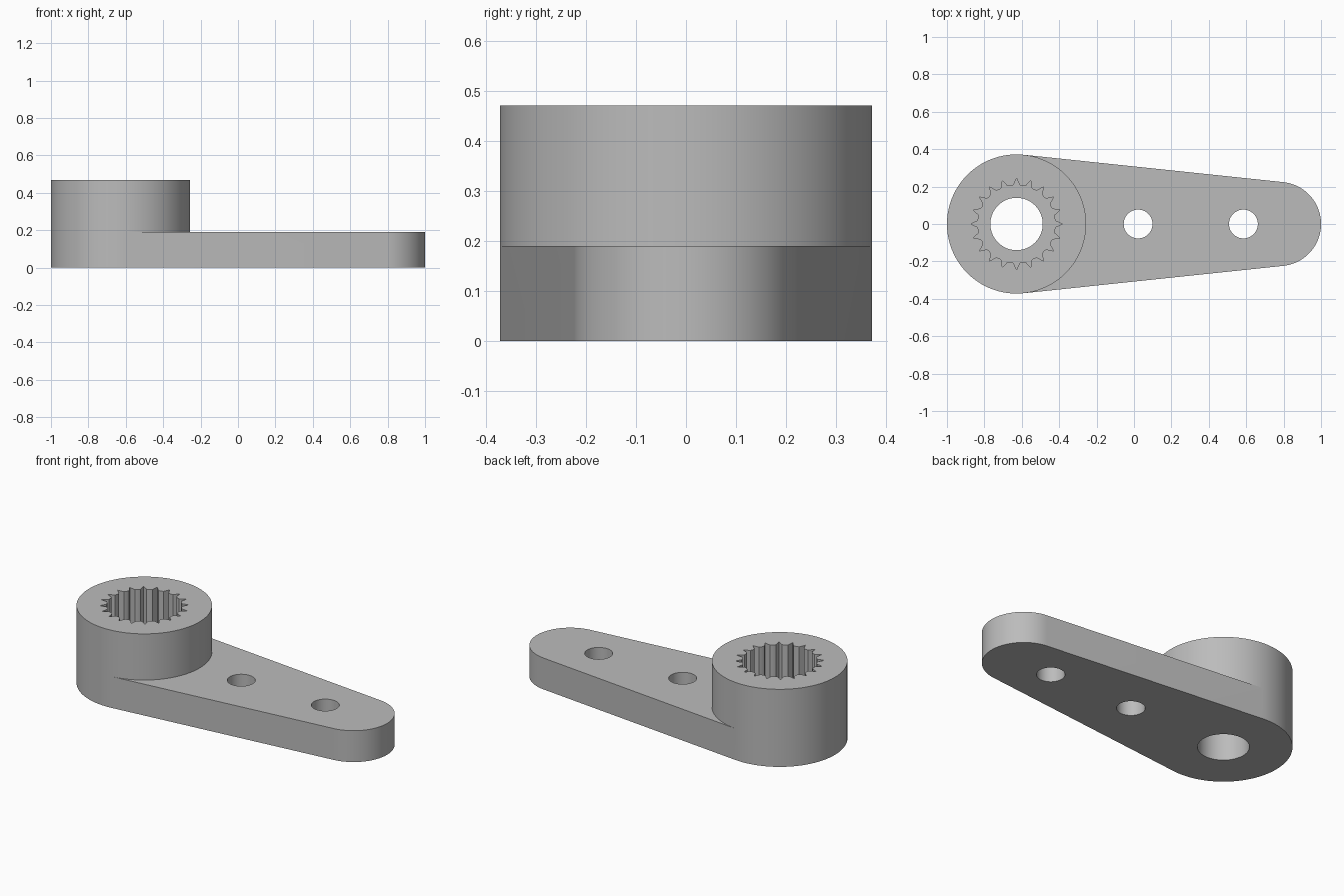
import bpy, bmesh
from math import sin, cos, radians, pi

cube = bpy.data.objects.get("Cube")
if cube:
    bpy.data.objects.remove(cube, do_unlink=True)

HUB_X, HUB_R = -0.628, 0.372
TIP_X, TIP_R = 0.775, 0.225
ARM_TOP, HUB_TOP, POCKET_FLOOR = 0.19, 0.47, 0.19
TANGENT, STEP = 84, 3          # degrees


def arc(x, r, start, end, step=STEP):
    return [(x + r * cos(radians(a)), r * sin(radians(a)))
            for a in range(start, end + 1, step)]


def extrude_up(bm, face, height):
    """Raise a face and return the raised copy."""
    out = bmesh.ops.extrude_face_region(bm, geom=[face])["geom"]
    verts = [g for g in out if isinstance(g, bmesh.types.BMVert)]
    bmesh.ops.translate(bm, vec=(0, 0, height), verts=verts)
    return next(g for g in out if isinstance(g, bmesh.types.BMFace))


def prism(outline, z0, z1):
    bm = bmesh.new()
    base = bm.faces.new([bm.verts.new((x, y, z0)) for x, y in outline])
    top = extrude_up(bm, base, z1 - z0)
    return bm, top


def to_object(bm, name):
    bmesh.ops.recalc_face_normals(bm, faces=bm.faces)
    mesh = bpy.data.meshes.new(name)
    bm.to_mesh(mesh)
    bm.free()
    obj = bpy.data.objects.new(name, mesh)
    bpy.context.collection.objects.link(obj)
    return obj


# Tapered arm: two round ends joined by tangent sides
hub_side = arc(HUB_X, HUB_R, TANGENT, 360 - TANGENT)
bm, top = prism(hub_side + arc(TIP_X, TIP_R, -TANGENT, TANGENT), 0, ARM_TOP)
# Extruding leaves the starting face in place as the underside
if not any(all(v.co.z < 0.01 for v in f.verts) for f in bm.faces):
    bm.faces.new([v for v in bm.verts if v.co.z < 0.01])


# Hub: split its round footprint out of the arm top and raise it
def corner(sign):
    x, y = HUB_X + HUB_R * cos(radians(TANGENT)), sign * HUB_R * sin(radians(TANGENT))
    return min(top.verts, key=lambda v: (v.co.x - x) ** 2 + (v.co.y - y) ** 2)


inner = [(x, y, ARM_TOP) for x, y in
         arc(HUB_X, HUB_R, -TANGENT + STEP, TANGENT - STEP)]
bmesh.utils.face_split(top, corner(-1), corner(1), coords=inner)
hub = min((f for f in bm.faces if all(v.co.z > ARM_TOP - 0.01 for v in f.verts)),
          key=lambda f: f.calc_center_median().x)
old_hub = hub
extrude_up(bm, hub, HUB_TOP - ARM_TOP)
if old_hub.is_valid:
    bm.faces.remove(old_hub)
lever = to_object(bm, "lever_arm")

# Splined pocket outline: round wall with pointed grooves
TEETH = 20
spline = []
for i in range(TEETH):
    for offset, r in ((-0.5, 0.205), (-0.25, 0.209), (0, 0.245), (0.25, 0.209)):
        a = 2 * pi * (i + offset) / TEETH
        spline.append((HUB_X + r * cos(a), r * sin(a)))

# Cutters: pocket, shaft bore and two link holes
cuts = [("spline_pocket", spline, POCKET_FLOOR)]
for name, x, r in (("shaft_bore", HUB_X, 0.14),
                   ("inner_hole", 0.022, 0.077), ("outer_hole", 0.585, 0.077)):
    cuts.append((name, arc(x, r, 0, 354, 6), -0.1))

bpy.ops.object.select_all(action="DESELECT")
bpy.context.view_layer.objects.active = lever
lever.select_set(True)
for name, outline, floor in cuts:
    bm, cap = prism(outline, floor, 0.6)
    if not any(all(v.co.z < floor + 0.01 for v in f.verts) for f in bm.faces):
        bm.faces.new([v for v in bm.verts if v.co.z < floor + 0.01])
    cutter = to_object(bm, name)
    cutter.hide_render = True
    mod = lever.modifiers.new(name, "BOOLEAN")
    mod.operation, mod.solver, mod.object = "DIFFERENCE", "EXACT", cutter
    bpy.ops.object.modifier_apply(modifier=name)
    bpy.data.objects.remove(cutter, do_unlink=True)

# Plain grey finish
grey = bpy.data.materials.new("plain_grey")
grey.use_nodes = True
colour = (0.5, 0.5, 0.5, 1)
grey.diffuse_color = colour
grey.node_tree.nodes["Principled BSDF"].inputs["Base Color"].default_value = colour
lever.data.materials.clear()
lever.data.materials.append(grey)
bpy.ops.object.shade_smooth_by_angle(angle=radians(30))
